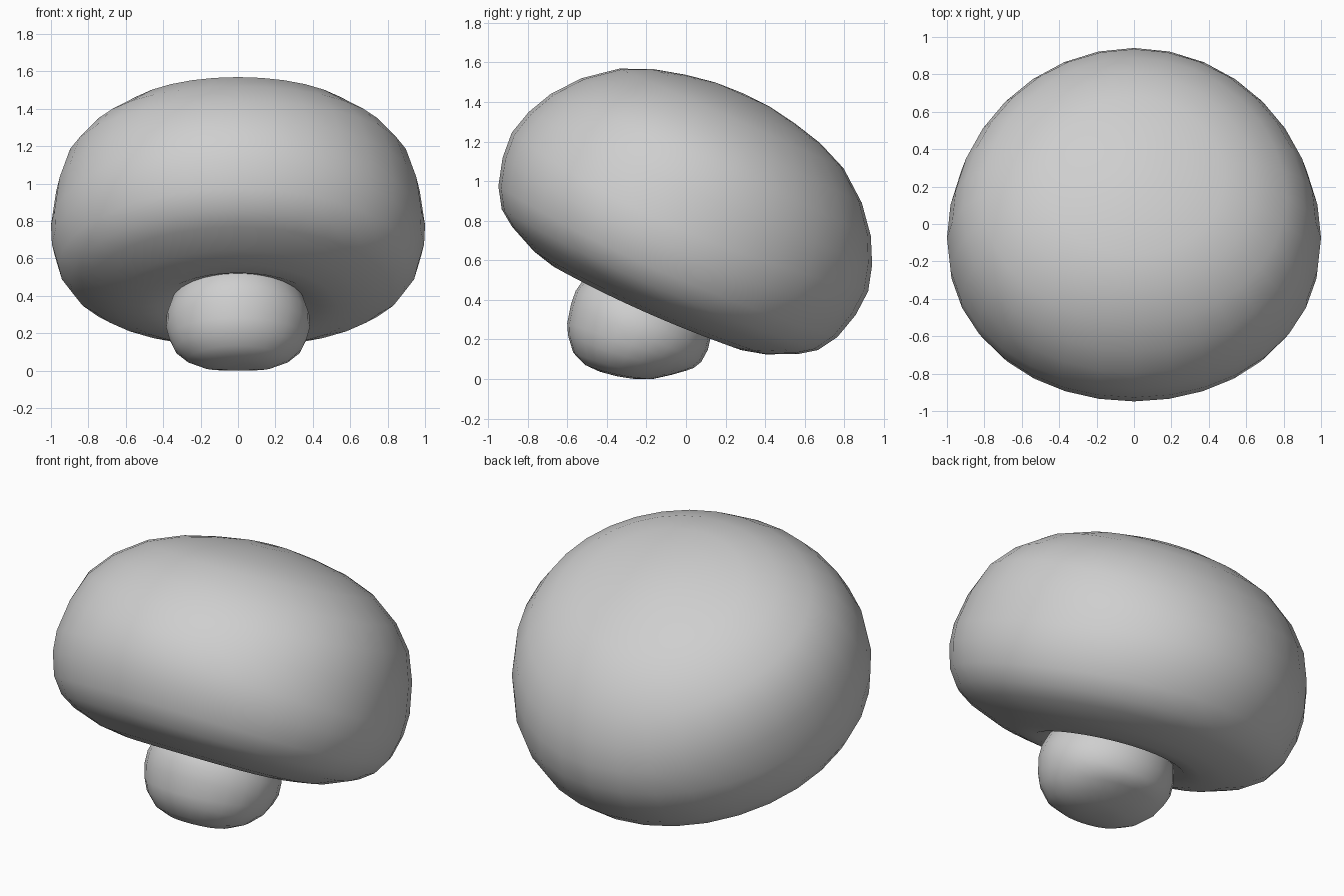
import bpy
import bmesh
from math import sin, cos, tau, radians

if "Cube" in bpy.data.objects:
    bpy.data.objects.remove(bpy.data.objects["Cube"])

TILT = radians(-24)      # the mushroom leans, front edge raised
BASE = (0, -0.297, 0.132)

grey = bpy.data.materials.new("light_grey")
grey.use_nodes = True
grey.diffuse_color = (0.62, 0.62, 0.62, 1)
grey.node_tree.nodes["Principled BSDF"].inputs["Base Color"].default_value = (0.62, 0.62, 0.62, 1)


def blob(name, bottom, rings, top, segments, sweep=0):
    """Closed round form around the leaning axis. Each ring blends a front/back
    (radius, height) into a sideways (radius, height), with a slant along its depth.
    Sweep carries the sides toward the front."""
    bm = bmesh.new()
    first = bm.verts.new((0, 0, bottom))
    last = bm.verts.new((0, 0, top))
    loops = []
    for depth, height, width, side_height, slant in rings:
        loop = []
        for i in range(segments):
            a = tau * i / segments
            x, y = width * sin(a), depth * cos(a)
            z = height * cos(a) ** 2 + side_height * sin(a) ** 2 + slant * y
            loop.append(bm.verts.new((x, y - sweep * x * x, z)))
        loops.append(loop)
    for i in range(segments):
        j = (i + 1) % segments
        bm.faces.new((first, loops[0][i], loops[0][j]))
        bm.faces.new((last, loops[-1][j], loops[-1][i]))
        for low, high in zip(loops, loops[1:]):
            bm.faces.new((low[i], low[j], high[j], high[i]))
    bmesh.ops.recalc_face_normals(bm, faces=bm.faces)
    for f in bm.faces:
        f.smooth = True
    mesh = bpy.data.meshes.new(name)
    bm.to_mesh(mesh)
    bm.free()
    mesh.materials.append(grey)
    obj = bpy.data.objects.new(name, mesh)
    obj.location = BASE
    obj.rotation_euler.x = TILT
    bpy.context.collection.objects.link(obj)


# Cap: rounded dome, hollow around the stem, with sides drooping lower than front and back
cap_rings = [
    (0.25, 0.3, 0.25, 0.29, 0), (0.35, 0.27, 0.35, 0.26, 0),
    (0.42, 0.24, 0.43, 0.228, 0), (0.52, 0.247, 0.53, 0.225, 0),
    (0.64, 0.277, 0.66, 0.245, 0), (0.79, 0.345, 0.82, 0.305, 0),
    (0.875, 0.405, 0.9, 0.36, 0), (0.938, 0.505, 0.96, 0.445, 0),
    (0.977, 0.645, 0.995, 0.57, 0), (0.986, 0.78, 1, 0.68, 0),
    (0.95, 0.91, 0.972, 0.88, 0), (0.885, 1.04, 0.915, 1.055, 0),
    (0.775, 1.175, 0.81, 1.185, 0), (0.62, 1.297, 0.65, 1.3, 0),
    (0.46, 1.365, 0.48, 1.367, 0), (0.3, 1.405, 0.31, 1.405, 0),
    (0.15, 1.43, 0.15, 1.43, 0)]
blob("cap", 0.31, cap_rings, 1.437, 32, sweep=0.06)

# Stem: short rounded stub whose underside levels out toward the ground
stem_rings = [
    (0.09, -0.124, 0.1, -0.128, 0.215), (0.17, -0.106, 0.19, -0.12, 0.215),
    (0.25, -0.06, 0.275, -0.083, 0.2), (0.31, 0, 0.34, -0.02, 0.13),
    (0.338, 0.04, 0.368, 0.045, 0.08), (0.36, 0.11, 0.385, 0.11, 0),
    (0.366, 0.18, 0.382, 0.18, 0), (0.35, 0.26, 0.355, 0.26, 0),
    (0.3, 0.33, 0.3, 0.33, 0)]
blob("stem", -0.129, stem_rings, 0.38, 24)
